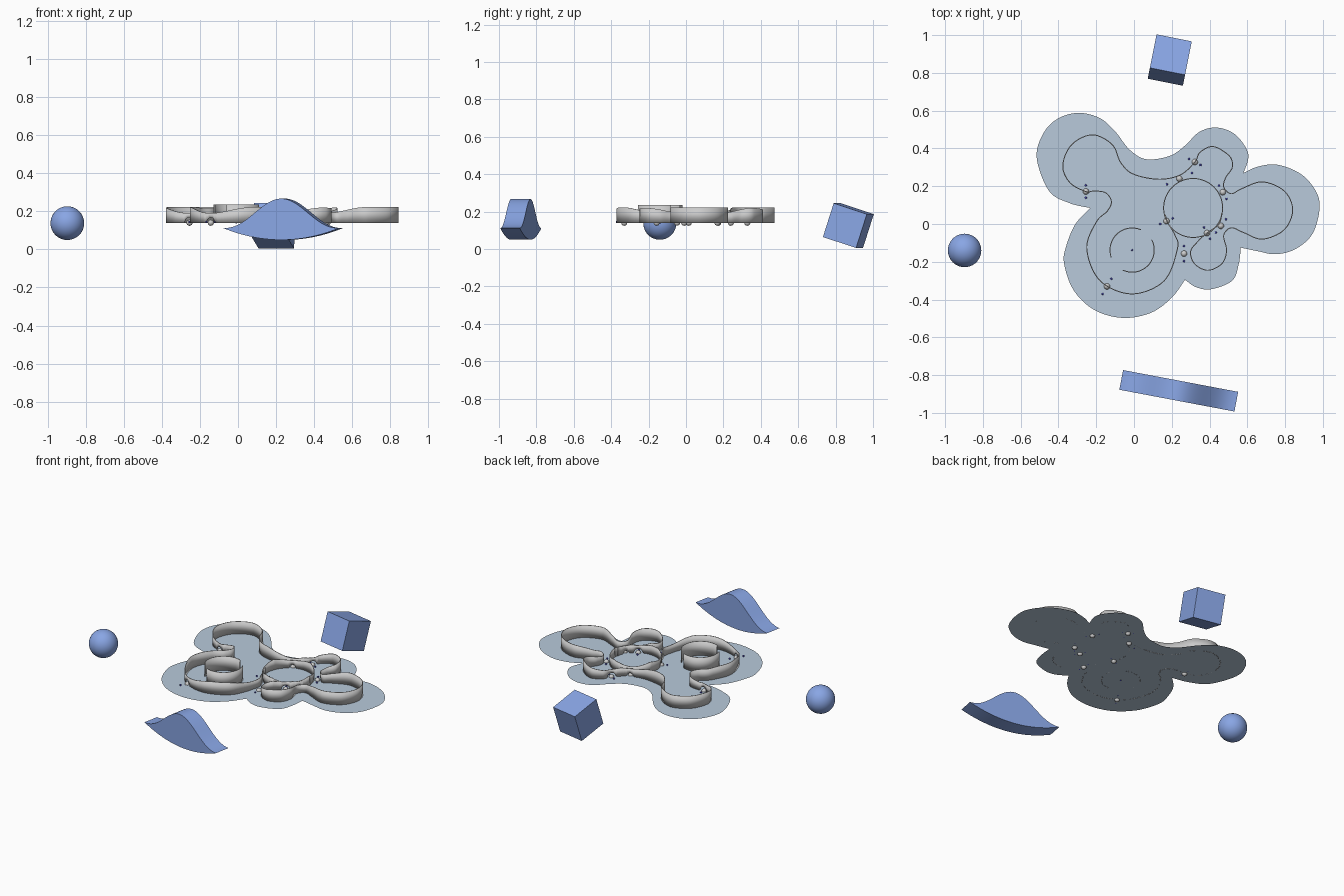
import bpy, bmesh, math
from mathutils import Vector

if "Cube" in bpy.data.objects:
    bpy.data.objects.remove(bpy.data.objects["Cube"])

BASE = 0.14


def material(name, color):
    m = bpy.data.materials.new(name)
    m.diffuse_color = color
    m.use_nodes = True
    m.node_tree.nodes["Principled BSDF"].inputs["Base Color"].default_value = m.diffuse_color
    return m


blue = material("blue", (0.25, 0.38, 0.78, 1))
pale = material("pale_blue", (0.48, 0.59, 0.71, 1))
dot_blue = material("dot_blue", (0.08, 0.08, 0.6, 1))


def finish(name, bm, mat=None, smooth=True):
    me = bpy.data.meshes.new(name)
    bm.to_mesh(me)
    bm.free()
    ob = bpy.data.objects.new(name, me)
    bpy.context.collection.objects.link(ob)
    if mat:
        me.materials.append(mat)
    if smooth:
        bpy.ops.object.select_all(action='DESELECT')
        ob.select_set(True)
        bpy.context.view_layer.objects.active = ob
        bpy.ops.object.shade_smooth_by_angle(angle=math.radians(35))
    return ob


def spline(pts, closed=False, n=12):
    """Smooth path through the points; a doubled point makes a corner."""
    p = [Vector(q) for q in pts]
    p = [p[-1]] + p + p[:2] if closed else [p[0]] + p + [p[-1]]
    out = []
    for a, b, c, d in zip(p, p[1:], p[2:], p[3:]):
        if (b - c).length < 1e-6:
            continue
        for i in range(n):
            t = i / n
            out.append(0.5 * (2*b + (c - a)*t + (2*a - 5*b + 4*c - d)*t*t
                              + (3*b - a - 3*c + d)*t**3))
    return out if closed else out + [p[-1]]


def arc(cx, cy, r, a0, a1, n):
    return [Vector((cx + r*math.cos(math.radians(a0 + (a1 - a0)*i/n)),
                    cy + r*math.sin(math.radians(a0 + (a1 - a0)*i/n)))) for i in range(n + 1)]


# doorway balls: x, y and the offset to the small dots on both sides
DOORS = [(-.255, .172, 0, .033), (-.143, -.33, .023, .04), (.172, .015, .033, .015),
         (.265, -.157, 0, .04), (.387, -.048, .016, -.03), (.46, -.01, .027, .035),
         (.47, .168, .02, -.035), (.24, .24, .066, .03), (.322, .328, .03, -.016)]


def wall(name, path, top=None):
    """Thin ribbon wall, dipping near doorways, with an arch over each ball."""
    bm = bmesh.new()
    rows = []
    for p in path:
        d = min((p - Vector(q[:2])).length for q in DOORS)
        s = min(1, d / 0.22)
        z1 = top or 0.19 + 0.032 * s*s*(3 - 2*s)
        z0 = BASE + math.sqrt(max(0, 0.028**2 - d*d))
        rows.append((bm.verts.new((p.x, p.y, z0)), bm.verts.new((p.x, p.y, z1))))
    for (a, b), (c, d) in zip(rows, rows[1:]):
        bm.faces.new((a, c, d, b))
    ob = finish(name, bm)
    mod = ob.modifiers.new("thickness", 'SOLIDIFY')
    mod.thickness = 0.005
    mod.offset = 0


# flat lobed ground sheet
SHEET = [(-.515, .35), (-.48, .48), (-.40, .56), (-.29, .588), (-.18, .56), (-.10, .49),
         (-.03, .40), (.04, .35), (.11, .343), (.20, .365), (.27, .415), (.35, .49),
         (.445, .51), (.54, .47), (.605, .37), (.58, .27), (.58, .27), (.66, .305),
         (.765, .313), (.89, .26), (.97, .16), (.98, .06), (.94, -.06), (.85, -.135),
         (.75, -.16), (.66, -.145), (.565, -.125), (.565, -.125), (.555, -.21), (.52, -.30),
         (.41, -.345), (.33, -.335), (.27, -.295), (.27, -.295), (.20, -.39), (.09, -.47),
         (-.06, -.497), (-.21, -.455), (-.32, -.35), (-.37, -.21), (-.36, -.12), (-.31, 0),
         (-.23, .085), (-.23, .085), (-.34, .11), (-.45, .175)]
bm = bmesh.new()
face = bm.faces.new([bm.verts.new((p.x, p.y, BASE)) for p in spline(SHEET, True, 8)])
face.normal_update()
if face.normal.z < 0:
    face.normal_flip()
bmesh.ops.triangulate(bm, faces=[face])
finish("ground_sheet", bm, pale, False)

# winding outer wall
WALL = [(.165, .05), (.18, .005), (.217, -.06), (.23, -.13), (.16, -.30), (-.01, -.37),
        (-.18, -.30), (-.25, -.13), (-.20, .01), (-.14, .07), (-.12, .12), (-.15, .165),
        (-.21, .175), (-.255, .172), (-.34, .22), (-.377, .31), (-.33, .42), (-.22, .472),
        (-.115, .42), (-.07, .325), (-.005, .265), (.13, .237), (.245, .26), (.322, .328),
        (.35, .38), (.42, .41), (.505, .36), (.52, .30), (.485, .245), (.475, .195),
        (.515, .16), (.57, .187), (.68, .223), (.795, .175), (.84, .075), (.795, -.03),
        (.68, -.08), (.58, -.045), (.515, -.02), (.475, -.06), (.49, -.14), (.465, -.21),
        (.39, -.245), (.32, -.21), (.30, -.145), (.34, -.09), (.39, -.045), (.45, 0), (.465, .06)]
wall("outer_wall", spline(WALL))

# round central room and the split inner ring
wall("central_room_wall", arc(.313, .085, .156, 0, 360, 128))
wall("inner_ring_left", arc(-.01, -.138, .117, 66, 200, 48), .235)
wall("inner_ring_right", arc(-.01, -.138, .117, 28, -115, 48), .235)


def ball(name, loc, r, mat=None, seg=24):
    bm = bmesh.new()
    bmesh.ops.create_uvsphere(bm, u_segments=seg, v_segments=seg // 2, radius=r)
    finish(name, bm, mat).location = loc


# doorway balls with marker dots
for x, y, dx, dy in DOORS:
    ball("doorway_ball", (x, y, BASE), .016)
    for s in (-1, 1):
        ball("marker_dot", (x + s*dx, y + s*dy, BASE + .004), .006, dot_blue, 8)
ball("centre_dot", (-.01, -.138, BASE), .005, dot_blue, 8)

# large sphere
ball("big_sphere", (-.897, -.14, .138), .0885, blue, 48)

# tilted cube
bm = bmesh.new()
bmesh.ops.create_cube(bm, size=.19)
cube = finish("tilted_cube", bm, blue, False)
cube.location = (.189, .868, .125)
cube.rotation_euler = (math.radians(-18), 0, math.radians(-11.3))

# hill block: bell curve on top, shallow arc below
bm = bmesh.new()
N = 48
us = [-1 + 2*i/N for i in range(N + 1)]
profile = [(.31*u, .155 * max(0, (1 + math.cos(math.pi*u)) / 2)**1.15) for u in us]
profile += [(.31*u, -.062*(1 - u*u)) for u in reversed(us[1:-1])]
front = bm.faces.new([bm.verts.new((x, -.053, z)) for x, z in profile])
ext = bmesh.ops.extrude_face_region(bm, geom=[front], use_keep_orig=True)
moved = [v for v in ext["geom"] if isinstance(v, bmesh.types.BMVert)]
bmesh.ops.translate(bm, verts=moved, vec=(0, .106, 0))
bmesh.ops.recalc_face_normals(bm, faces=bm.faces[:])
hill = finish("hill_block", bm, blue)
hill.location = (.237, -.883, .112)
hill.rotation_euler.z = math.radians(-10.7)
